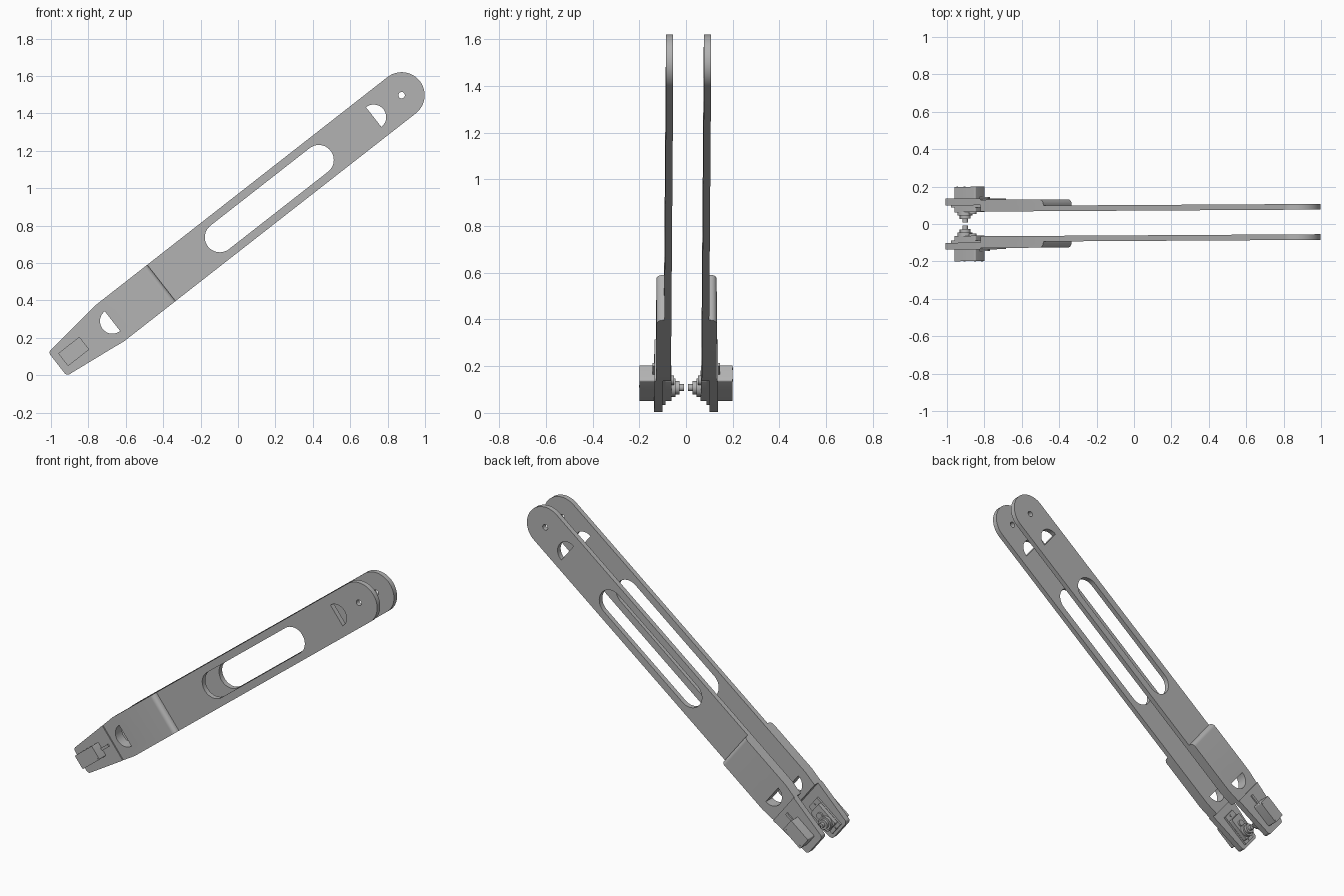
import bpy, bmesh, math
from mathutils import Matrix, Vector

cube = bpy.data.objects.get("Cube")
if cube:
    bpy.data.objects.remove(cube, do_unlink=True)

grey = bpy.data.materials.new("plain grey")
grey.use_nodes = True
grey.diffuse_color = (0.45, 0.45, 0.45, 1)
grey.node_tree.nodes["Principled BSDF"].inputs["Base Color"].default_value = (0.45, 0.45, 0.45, 1)

# Parts are laid out along the arm (u), across it (v) and outward (y), from the top pivot
PLACE = Matrix.Translation((0.875, 0, 1.497)) @ Matrix.Rotation(math.radians(-38), 4, 'Y')
HALF = 0.123
STEP, NECK, TIP = -1.63, -2.065, -2.335
AXLE = -2.256
parts = []


def arc(u, v, r, start, end, n=24):
    angles = [math.radians(start + (end - start) * i / n) for i in range(n + 1)]
    return [(u + r * math.cos(a), v + r * math.sin(a)) for a in angles]


def rect(u0, u1, half, mid=0):
    return [(u0, mid - half), (u1, mid - half), (u1, mid + half), (u0, mid + half)]


def disc(u, v, r, n=32):
    return arc(u, v, r, 0, 360, n)[:-1]


def prism(outline, y0, y1, rounded=None, radius=0.01):
    """Extrude an outline outward; round the edges picked by a rule."""
    bm = bmesh.new()
    face = bm.faces.new([bm.verts.new((u, y0, v)) for u, v in outline])
    new = bmesh.ops.extrude_face_region(bm, geom=[face])["geom"]
    bmesh.ops.translate(bm, vec=(0, y1 - y0, 0),
                        verts=[g for g in new if isinstance(g, bmesh.types.BMVert)])
    bmesh.ops.recalc_face_normals(bm, faces=bm.faces)
    if rounded:
        edges = [e for e in bm.edges if rounded(e.verts[0].co, e.verts[1].co)]
        bmesh.ops.bevel(bm, geom=edges, offset=radius, segments=6, profile=0.5, affect='EDGES')
    mesh = bpy.data.meshes.new("part")
    bm.to_mesh(mesh)
    bm.free()
    return mesh


def cut(mesh, outlines):
    """Cut through-holes with the given outlines."""
    body = bpy.data.objects.new("body", mesh)
    bpy.context.collection.objects.link(body)
    cutters = []
    for outline in outlines:
        cutter = bpy.data.objects.new("cutter", prism(outline, 0, 0.3))
        cutter.hide_render = True
        bpy.context.collection.objects.link(cutter)
        mod = body.modifiers.new("hole", 'BOOLEAN')
        mod.operation, mod.solver, mod.object = 'DIFFERENCE', 'EXACT', cutter
        cutters.append(cutter)
    deps = bpy.context.evaluated_depsgraph_get()
    result = bpy.data.meshes.new_from_object(body.evaluated_get(deps))
    for obj in [body] + cutters:
        bpy.data.objects.remove(obj, do_unlink=True)
    return result


def add(name, mesh):
    """Place one copy on each side of the centre, with the slight skew of the arms."""
    for label, side in (("front", -1), ("back", 1)):
        bm = bmesh.new()
        bm.from_mesh(mesh)
        for vert in bm.verts:
            p = PLACE @ Vector((vert.co.x, vert.co.y * side, vert.co.z))
            vert.co = (p.x, p.y + 0.006 * (p.x + 0.9), p.z)
        bmesh.ops.recalc_face_normals(bm, faces=bm.faces)
        copy = bpy.data.meshes.new(f"{label}_{name}")
        bm.to_mesh(copy)
        bm.free()
        copy.materials.clear()
        copy.materials.append(grey)
        obj = bpy.data.objects.new(f"{label}_{name}", copy)
        bpy.context.collection.objects.link(obj)
        parts.append(obj)


def upright(a, b):
    return abs(a.y - b.y) > 0.01


# Long thin arm with pivot hole, half-round window and long slot
slot = arc(-0.562, 0, 0.08, -90, 90) + arc(-1.234, 0, 0.08, 90, 270)
arm = arc(0, 0, HALF, -90, 90, 40) + [(STEP, HALF), (STEP, -HALF)]
add("arm", cut(prism(arm, 0.066, 0.096),
               [disc(0, 0, 0.017), arc(-0.19, 0, 0.067, -90, 90), slot]))

# Thick lower sleeve with its rounded outer step and half-round window
sleeve = [(STEP, HALF), (STEP, -HALF), (-1.98, -HALF), (NECK, -0.112),
          (NECK, 0.112), (-1.98, HALF)]
add("sleeve", cut(prism(sleeve, 0.066, 0.129,
                        lambda a, b: min(a.x, b.x) > STEP - 0.01 and min(a.y, b.y) > 0.12, 0.026),
                  [arc(-1.962, 0, 0.067, 90, 270)]))

# Tapered end plate with rounded corners
tip = [(NECK, -0.112), (NECK, 0.112), (TIP, 0.08), (TIP, -0.08)]
add("end_plate", prism(tip, 0.1, 0.136,
                       lambda a, b: upright(a, b) and max(a.x, b.x) < NECK - 0.1, 0.018))

# Motor body, mounting flange and cable
add("motor_body", prism(rect(-2.297, -2.153, 0.043), 0.063, 0.199, upright, 0.007))
add("motor_flange", prism(rect(-2.318, -2.118, 0.045), 0.088, 0.1))
add("motor_cable", prism(rect(-2.16, -2.095, 0.008), 0.13, 0.144))

# Stepped gear hub and output shaft facing the centre
for name, r, y0, y1 in (("gear_hub", 0.04, 0.045, 0.064),
                        ("gear_collar", 0.029, 0.028, 0.046),
                        ("output_shaft", 0.015, 0.008, 0.03)):
    add(name, prism(disc(AXLE, 0, r), y0, y1))
add("gear_cover", prism(disc(-2.205, 0, 0.02), 0.052, 0.064))

# Small screws on the motor's outer face and on its flange
for i, u in enumerate((-2.285, -2.165)):
    for j, v in enumerate((-0.031, 0.031)):
        add(f"case_screw_{i}{j}", prism(disc(u, v, 0.005, 12), 0.198, 0.2))
for i, u in enumerate((-2.308, -2.135)):
    add(f"flange_screw_{i}", prism(disc(u, 0, 0.007, 12), 0.083, 0.089))

# Smooth the round walls and keep the edges sharp
bpy.ops.object.select_all(action='DESELECT')
for obj in parts:
    obj.select_set(True)
bpy.context.view_layer.objects.active = parts[0]
bpy.ops.object.shade_smooth_by_angle(angle=math.radians(30))
